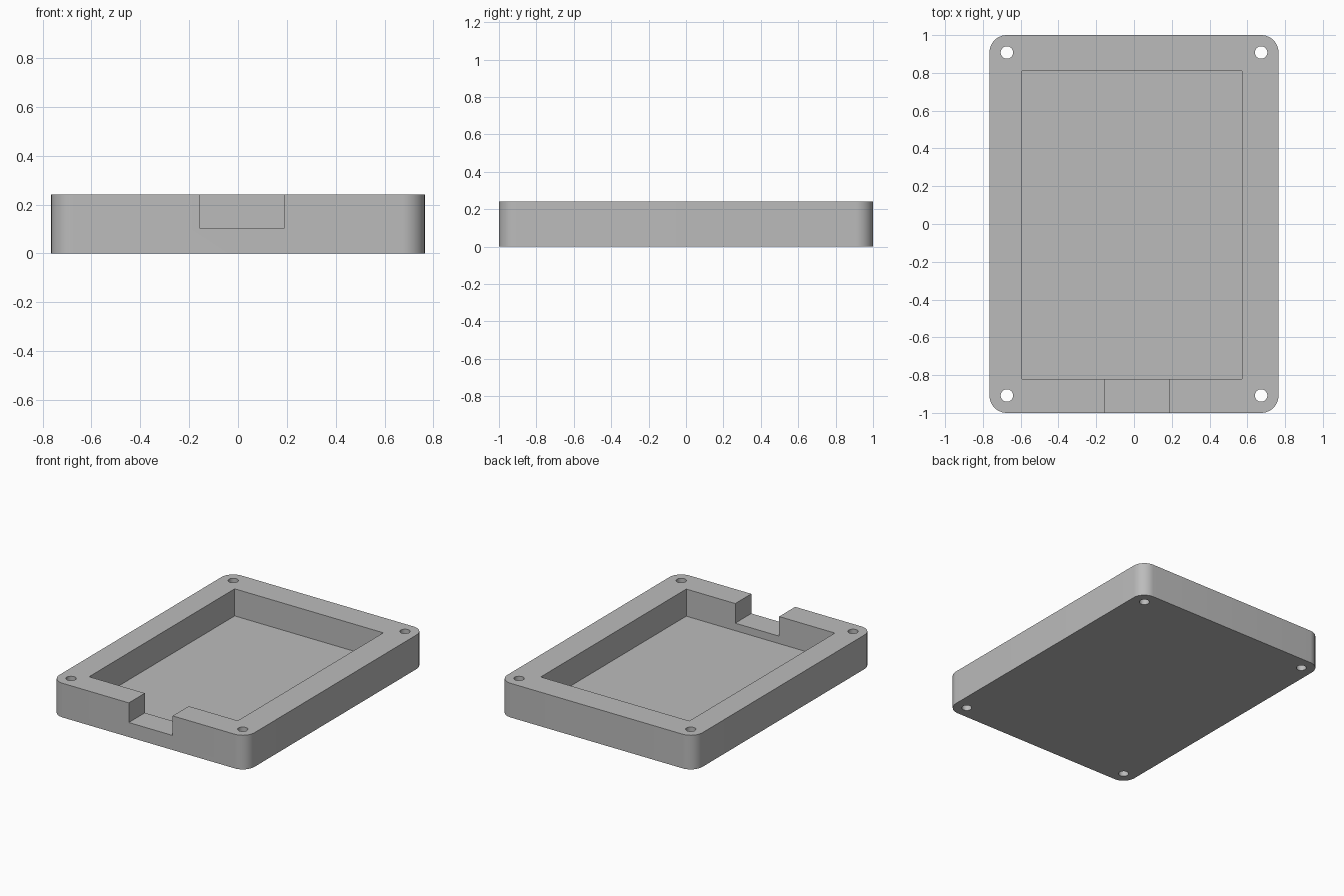
import bpy
import bmesh
from math import cos, sin, radians, pi

if "Cube" in bpy.data.objects:
    bpy.data.objects.remove(bpy.data.objects["Cube"], do_unlink=True)

W, D, H = 0.765, 1.0, 0.242      # half width, half depth, height
R = 0.092                        # corner radius, concentric with the holes
HOLE_R = 0.033

grey = bpy.data.materials.new("plain grey")
grey.use_nodes = True
colour = (0.5, 0.5, 0.5, 1)
grey.diffuse_color = colour
grey.node_tree.nodes["Principled BSDF"].inputs["Base Color"].default_value = colour


def prism(name, outline, z0, z1):
    """Extrude a closed outline from z0 to z1."""
    bm = bmesh.new()
    face = bm.faces.new([bm.verts.new((x, y, z0)) for x, y in outline])
    top = bmesh.ops.extrude_face_region(bm, geom=[face])
    verts = [g for g in top["geom"] if isinstance(g, bmesh.types.BMVert)]
    bmesh.ops.translate(bm, verts=verts, vec=(0, 0, z1 - z0))
    bmesh.ops.recalc_face_normals(bm, faces=bm.faces)
    mesh = bpy.data.meshes.new(name)
    bm.to_mesh(mesh)
    bm.free()
    mesh.materials.append(grey)
    obj = bpy.data.objects.new(name, mesh)
    bpy.context.collection.objects.link(obj)
    return obj


def arc(cx, cy, r, start, sweep, n):
    return [(cx + r * cos(start + sweep * i / n), cy + r * sin(start + sweep * i / n))
            for i in range(n + 1)]


def rect(x0, x1, y0, y1):
    return [(x0, y0), (x1, y0), (x1, y1), (x0, y1)]


# Rounded outer block
corners = [(1, 1), (-1, 1), (-1, -1), (1, -1)]
outline = []
for i, (sx, sy) in enumerate(corners):
    outline += arc(sx * (W - R), sy * (D - R), R, radians(90 * i), pi / 2, 12)
tray = prism("case_tray", outline, 0, H)

# Cutters: main recess, front cable notch, four screw holes
cutters = [
    prism("recess_cutter", rect(-0.593, 0.572, -0.82, 0.81), 0.05, H + 0.1),
    prism("notch_cutter", rect(-0.156, 0.188, -D - 0.1, -0.7), 0.103, H + 0.1),
]
for sx, sy in corners:
    circle = arc(sx * (W - R), sy * (D - R), HOLE_R, 0, 2 * pi, 32)[:-1]
    cutters.append(prism("screw_hole_cutter", circle, -0.1, H + 0.1))

bpy.ops.object.select_all(action="DESELECT")
bpy.context.view_layer.objects.active = tray
tray.select_set(True)
for cutter in cutters:
    mod = tray.modifiers.new("cut", "BOOLEAN")
    mod.operation = "DIFFERENCE"
    mod.solver = "EXACT"
    mod.object = cutter
    bpy.ops.object.modifier_apply(modifier=mod.name)
for cutter in cutters:
    bpy.data.objects.remove(cutter, do_unlink=True)

# Smooth the rounded corners and hole walls, keep the edges crisp
bpy.ops.object.shade_smooth_by_angle(angle=radians(30))
